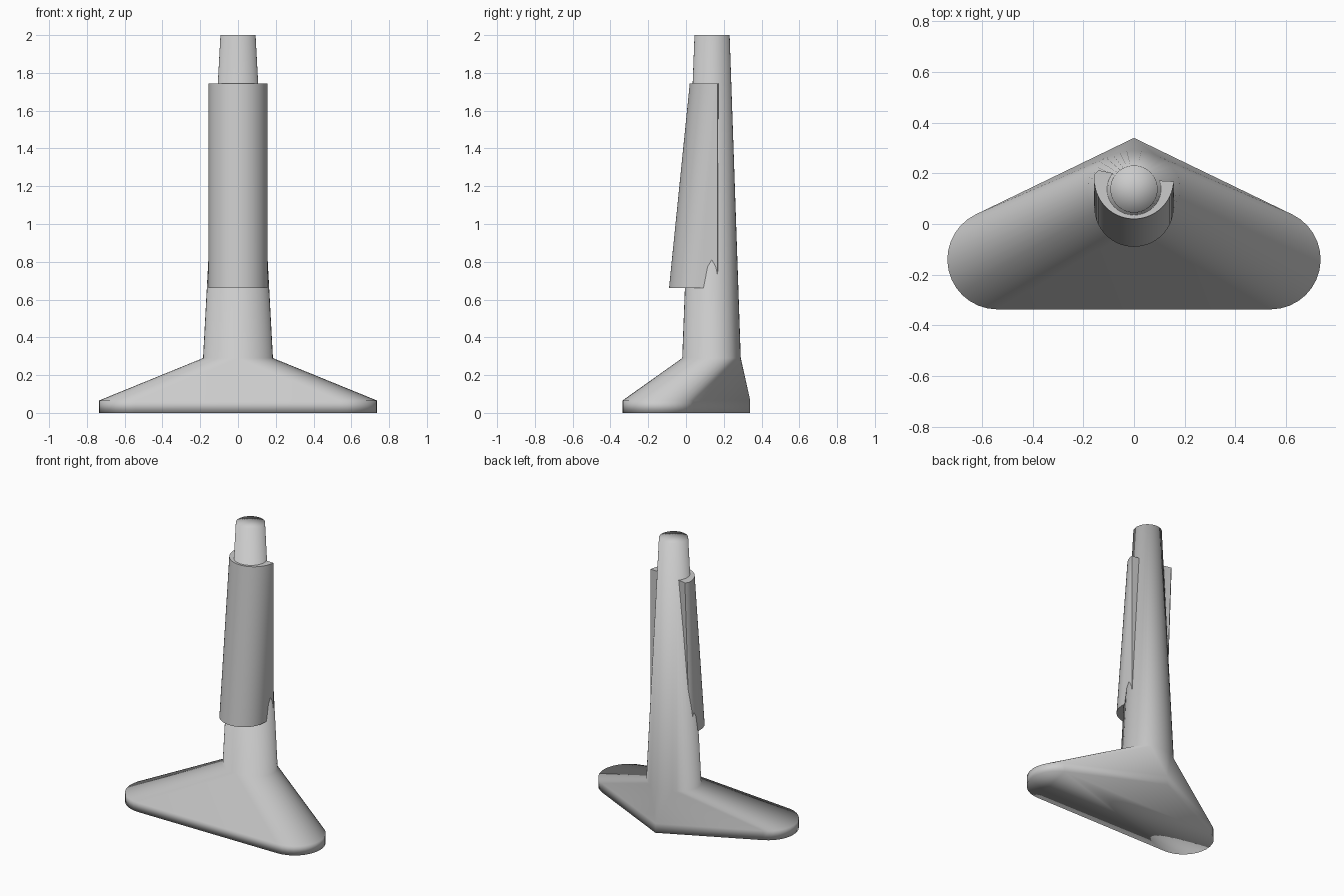
import bpy, bmesh
from math import sin, cos, pi, radians

if "Cube" in bpy.data.objects:
    bpy.data.objects.remove(bpy.data.objects["Cube"], do_unlink=True)

GREY = (0.6, 0.6, 0.6, 1.0)
mat = bpy.data.materials.new("plain_grey")
mat.use_nodes = True
mat.diffuse_color = GREY
bsdf = next(n for n in mat.node_tree.nodes if n.type == 'BSDF_PRINCIPLED')
bsdf.inputs["Base Color"].default_value = GREY


def finish(bm, name):
    bmesh.ops.recalc_face_normals(bm, faces=bm.faces[:])
    mesh = bpy.data.meshes.new(name)
    bm.to_mesh(mesh)
    bm.free()
    mesh.materials.append(mat)
    obj = bpy.data.objects.new(name, mesh)
    bpy.context.collection.objects.link(obj)
    for p in mesh.polygons:
        p.use_smooth = True
    return obj


def arc(cx, cy, rx, ry, start, end, steps):
    angles = [radians(start + (end - start) * i / steps) for i in range(steps + 1)]
    return [(cx + rx * cos(a), cy + ry * sin(a)) for a in angles]


# Wide foot: hull of a rounded, pointed footprint and the column's lower ring
SIDES, LOW, TOP = 40, 0.29, 2.0
right_lobe = arc(0.54, -0.14, 0.197, 0.197, -90, 64.5, 14)
footprint = right_lobe + [(0, 0.34)] + [(-x, y) for x, y in reversed(right_lobe)]
ring = arc(0, 0.135, 0.185, 0.155, 0, 360, SIDES)[:-1]

bm = bmesh.new()
for z in (0, 0.065):
    for x, y in footprint:
        bm.verts.new((x, y, z))
ring_verts = [bm.verts.new((x, y, LOW)) for x, y in ring]
bmesh.ops.convex_hull(bm, input=bm.verts[:])
lid = [f for f in bm.faces if all(v.co.z > LOW - 0.001 for v in f.verts)]
bmesh.ops.delete(bm, geom=lid, context='FACES')

# Tapered column rising from the foot, closed by a fan-shaped cap
top_verts = [bm.verts.new((x, y, TOP))
             for x, y in arc(0, 0.138, 0.093, 0.093, 0, 360, SIDES)[:-1]]
for i in range(SIDES):
    j = (i + 1) % SIDES
    bm.faces.new((ring_verts[i], ring_verts[j], top_verts[j], top_verts[i]))
cap = bm.faces.new(top_verts)
bmesh.ops.poke(bm, faces=[cap])
loose = [e for e in bm.edges if not e.link_faces]
bmesh.ops.delete(bm, geom=loose, context='EDGES')
finish(bm, "foot_and_column")


# Leaning half-round sleeve on the front of the column
def sleeve_section(front_y, left_shift):
    r = 0.157
    section = arc(0, front_y + r, r, r, 180, 360, 28)
    section[0] = (-r, min(section[0][1], 0.16))
    section[-1] = (r, min(section[-1][1], 0.16))
    section += [(r, 0.168), (0.09, 0.172)]
    section += [(x, y - left_shift) for x, y in
                [(-0.08, 0.2), (-0.14, 0.212), (-r, 0.195)]]
    return section


bm = bmesh.new()
lower = [bm.verts.new((x, y, 0.66)) for x, y in sleeve_section(-0.09, 0.05)]
upper = [bm.verts.new((x, y, 1.745)) for x, y in sleeve_section(0.02, 0)]
for i in range(len(lower)):
    j = (i + 1) % len(lower)
    bm.faces.new((lower[i], lower[j], upper[j], upper[i]))
bm.faces.new(lower)
bm.faces.new(upper)
sleeve = finish(bm, "front_sleeve")
bpy.ops.object.select_all(action='DESELECT')
sleeve.select_set(True)
bpy.context.view_layer.objects.active = sleeve
bpy.ops.object.shade_smooth_by_angle(angle=radians(50))
